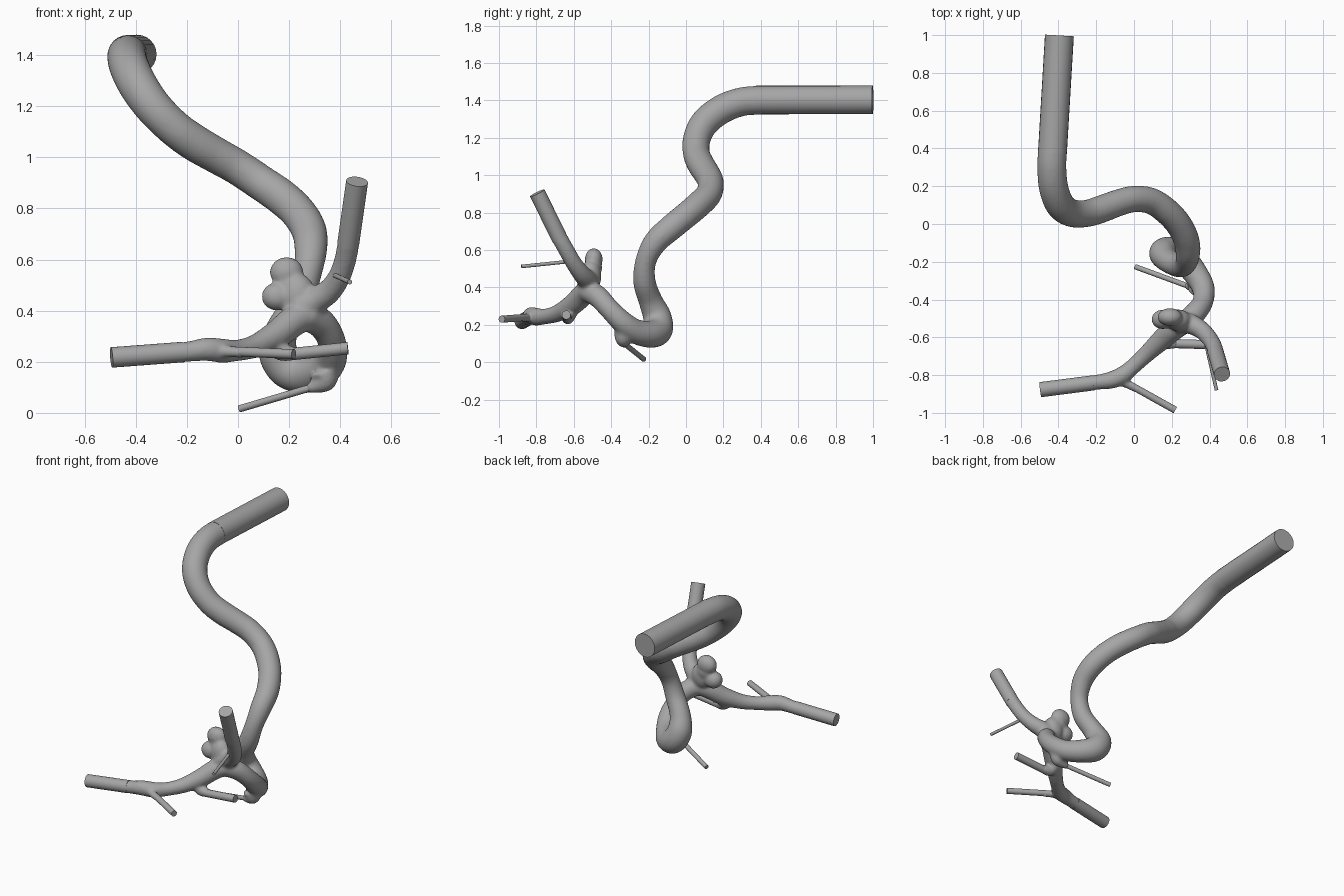
import bpy, bmesh, math
from mathutils import Vector

if "Cube" in bpy.data.objects:
    bpy.data.objects.remove(bpy.data.objects["Cube"])

grey = bpy.data.materials.new("mid_grey")
grey.diffuse_color = (.38, .38, .38, 1)
grey.use_nodes = True
grey.node_tree.nodes["Principled BSDF"].inputs["Base Color"].default_value = grey.diffuse_color


def smooth_path(pts, steps):
    # Catmull-Rom through (x, y, z, radius) points
    p = [Vector(q) for q in pts]
    p = [2 * p[0] - p[1]] + p + [2 * p[-1] - p[-2]]
    out = []
    for i in range(1, len(p) - 2):
        a, b, c, d = p[i - 1:i + 3]
        for s in range(steps):
            t = s / steps
            out.append(0.5 * (2 * b + (c - a) * t + (2 * a - 5 * b + 4 * c - d) * t * t
                              + (3 * b - a - 3 * c + d) * t ** 3))
    return out + [p[-2]]


def add_tube(bm, pts, steps=6, sides=24):
    path = smooth_path(pts, steps)
    pos = [Vector(q[:3]) for q in path]
    rings, u = [], None
    for i, q in enumerate(path):
        t = (pos[min(i + 1, len(pos) - 1)] - pos[max(i - 1, 0)]).normalized()
        u = t.orthogonal() if u is None else u - t * u.dot(t)
        u.normalize()
        v = t.cross(u)
        rings.append([bm.verts.new(pos[i] + q[3] * (u * math.cos(a) + v * math.sin(a)))
                      for a in (2 * math.pi * k / sides for k in range(sides))])
    for r, s in zip(rings, rings[1:]):
        for k in range(sides):
            n = (k + 1) % sides
            bm.faces.new((r[k], r[n], s[n], s[k]))
    bm.faces.new(rings[0][::-1])
    bm.faces.new(rings[-1])


def add_blob(bm, c, r):
    vs = bmesh.ops.create_uvsphere(bm, u_segments=24, v_segments=16, radius=1)["verts"]
    bmesh.ops.scale(bm, vec=r, verts=vs)
    bmesh.ops.translate(bm, vec=c, verts=vs)


def finish(name, bm):
    bmesh.ops.recalc_face_normals(bm, faces=bm.faces)
    me = bpy.data.meshes.new(name)
    bm.to_mesh(me)
    bm.free()
    me.materials.append(grey)
    ob = bpy.data.objects.new(name, me)
    bpy.context.collection.objects.link(ob)
    bpy.ops.object.select_all(action='DESELECT')
    ob.select_set(True)
    bpy.context.view_layer.objects.active = ob
    return ob


bm = bmesh.new()
# main artery, from the straight inlet down to the fork
add_tube(bm, [
    (-.430, .42, 1.402, .077), (-.435, .30, 1.393, .077), (-.425, .19, 1.352, .078),
    (-.39, .10, 1.28, .077), (-.33, .058, 1.195, .074), (-.25, .056, 1.115, .072),
    (-.17, .08, 1.057, .073), (-.08, .113, 1.005, .071), (.0, .132, .96, .07),
    (.09, .122, .90, .07), (.17, .07, .845, .071), (.235, .0, .785, .07),
    (.277, -.085, .715, .069), (.285, -.165, .64, .064), (.27, -.215, .54, .056),
    (.235, -.222, .43, .06), (.175, -.19, .33, .064), (.155, -.155, .245, .076),
    (.195, -.15, .175, .08), (.265, -.19, .15, .073), (.33, -.27, .165, .066),
    (.367, -.34, .215, .06), (.365, -.41, .285, .055), (.325, -.47, .35, .058),
    (.26, -.53, .385, .06)])
# fork branch to the left
add_tube(bm, [
    (.28, -.515, .385, .058), (.22, -.55, .36, .06), (.15, -.61, .305, .056),
    (.07, -.685, .262, .046), (.0, -.75, .245, .042), (-.06, -.80, .243, .047),
    (-.12, -.826, .249, .046), (-.19, -.837, .24, .04), (-.25, -.846, .235, .04)])
# fork branch upward to the right
add_tube(bm, [
    (.24, -.52, .41, .06), (.30, -.53, .44, .054), (.355, -.56, .475, .048),
    (.395, -.60, .53, .044), (.42, -.64, .60, .043), (.435, -.685, .68, .043)])
# side branch roots
add_tube(bm, [(.34, -.33, .15, .06), (.335, -.335, .12, .042), (.27, -.325, .092, .016)])
add_tube(bm, [(-.09, -.81, .245, .04), (-.04, -.845, .24, .024), (.02, -.875, .236, .021)])
add_tube(bm, [(.14, -.615, .285, .045), (.165, -.63, .24, .036), (.23, -.632, .232, .025)])
# aneurysm lobes
add_blob(bm, (.235, -.51, .46), (.068, .058, .085))
add_blob(bm, (.205, -.495, .505), (.06, .046, .06))
add_blob(bm, (.19, -.493, .55), (.066, .048, .06))
add_blob(bm, (.152, -.505, .455), (.06, .052, .055))
vessels = finish("vessel_fork_with_aneurysm", bm)
rm = vessels.modifiers.new("merge", 'REMESH')
rm.mode = 'VOXEL'
rm.voxel_size = .009
sm = vessels.modifiers.new("soften", 'SMOOTH')
sm.factor = .5
sm.iterations = 8
for m in ("merge", "soften"):
    bpy.ops.object.modifier_apply(modifier=m)
vessels.data.materials.clear()
vessels.data.materials.append(grey)
bpy.ops.object.shade_smooth()

# straight end pieces with flat caps: start, end, radius
ends = {
    "inlet": ((-.432, .375, 1.402), (-.395, .998, 1.403), .0765),
    "left_outlet": ((-.215, -.841, .238), (-.495, -.877, .217), .04),
    "upper_outlet": ((.431, -.675, .66), (.466, -.795, .905), .043),
    "front_twig": ((-.06, -.83, .242), (.218, -.985, .23), .019),
    "right_twig": ((.18, -.632, .227), (.43, -.64, .253), .024),
    "lower_twig": ((.33, -.345, .112), (.006, -.226, .016), .014),
    "thin_twig": ((.375, -.61, .54), (.437, -.88, .512), .0095),
}
for name, (a, b, r) in ends.items():
    bm = bmesh.new()
    add_tube(bm, [(*a, r), (*b, r)], steps=1, sides=24)
    finish(name, bm)
    bpy.ops.object.shade_smooth_by_angle(angle=math.radians(40))
